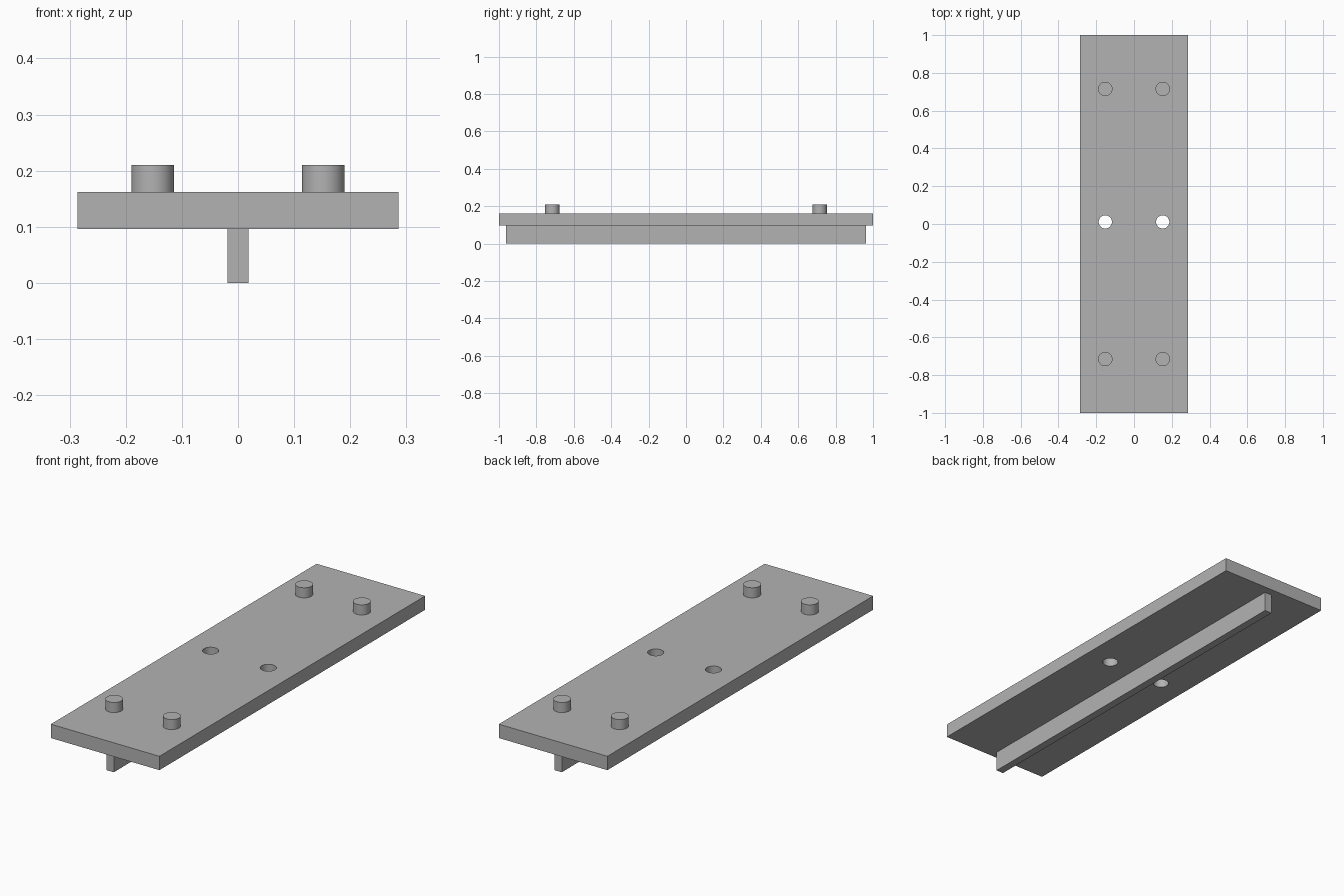
import bpy
import math

cube = bpy.data.objects.get("Cube")
if cube:
    bpy.data.objects.remove(cube, do_unlink=True)

PLATE_BOTTOM, PLATE_TOP, PEG_TOP = 0.096, 0.162, 0.21
PEG_X, PEG_Y = 0.152, 0.715

grey = bpy.data.materials.new("plain grey")
colour = (0.45, 0.45, 0.45, 1)
grey.diffuse_color = colour
grey.use_nodes = True
grey.node_tree.nodes["Principled BSDF"].inputs["Base Color"].default_value = colour


def box(name, width, length, z0, z1):
    bpy.ops.mesh.primitive_cube_add(size=1, location=(0, 0, (z0 + z1) / 2))
    obj = bpy.context.object
    obj.name = name
    obj.scale = (width, length, z1 - z0)
    bpy.ops.object.transform_apply(location=False, rotation=False, scale=True)
    obj.data.materials.append(grey)
    return obj


def cylinder(name, x, y, radius, z0, z1):
    bpy.ops.mesh.primitive_cylinder_add(
        vertices=48, radius=radius, depth=z1 - z0, location=(x, y, (z0 + z1) / 2))
    obj = bpy.context.object
    obj.name = name
    obj.data.materials.append(grey)
    bpy.ops.object.shade_smooth_by_angle(angle=math.radians(30))
    return obj


# Flat plate with a rib along its underside
plate = box("plate", 0.572, 2.0, PLATE_BOTTOM, PLATE_TOP)
box("underside_rib", 0.038, 1.924, 0, PLATE_BOTTOM)

for side, sx in (("left", 1), ("right", -1)):
    # Round pegs near both ends
    for end, sy in (("front", -1), ("back", 1)):
        cylinder(f"{end}_{side}_peg", sx * PEG_X, sy * PEG_Y, 0.038, PLATE_TOP, PEG_TOP)

    # Through hole in the middle
    cutter = cylinder(f"{side}_hole_cutter", sx * PEG_X, 0.011, 0.035,
                      PLATE_BOTTOM - 0.05, PLATE_TOP + 0.05)
    cutter.hide_render = True
    cutter.hide_set(True)
    hole = plate.modifiers.new(f"{side}_hole", "BOOLEAN")
    hole.operation = "DIFFERENCE"
    hole.solver = "EXACT"
    hole.object = cutter

# Smooth hole walls with crisp rims
bpy.ops.object.select_all(action="DESELECT")
plate.select_set(True)
bpy.context.view_layer.objects.active = plate
for modifier in list(plate.modifiers):
    bpy.ops.object.modifier_apply(modifier=modifier.name)
bpy.ops.object.shade_smooth_by_angle(angle=math.radians(30))
